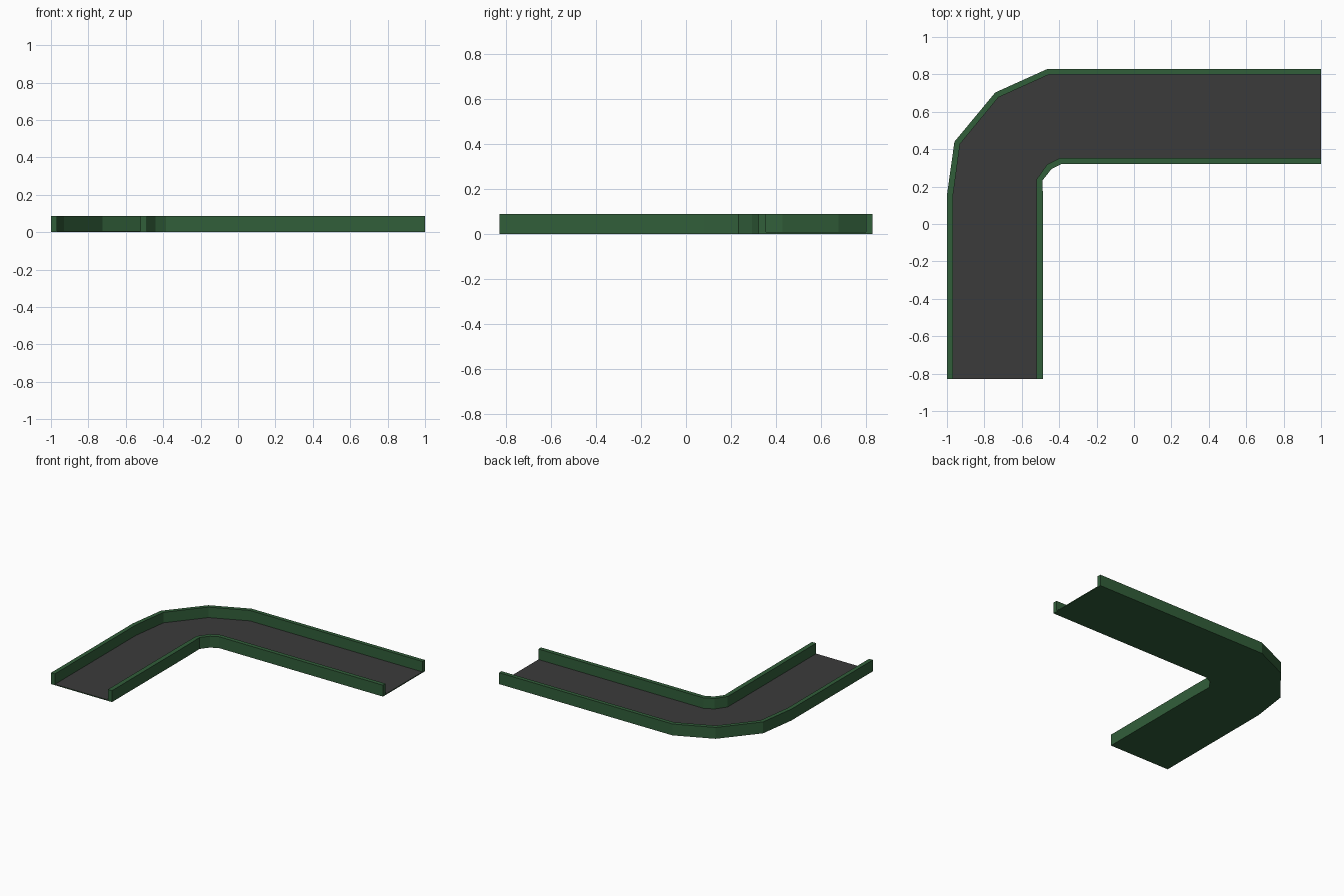
import bpy, bmesh

if "Cube" in bpy.data.objects:
    bpy.data.objects.remove(bpy.data.objects["Cube"])


def material(name, colour):
    m = bpy.data.materials.new(name)
    m.diffuse_color = (*colour, 1)
    m.use_nodes = True
    m.node_tree.nodes["Principled BSDF"].inputs["Base Color"].default_value = m.diffuse_color
    return m


GREEN = material("dark_green", (0.031, 0.112, 0.042))
GREY = material("charcoal_grey", (0.043, 0.043, 0.043))

# Plan lines of the bend, from the front end to the right end
outer = [(-1, -.828), (-1, .155), (-.96, .44), (-.742, .703), (-.465, .828), (1, .828)]
outer_lip = [(-.968, -.828), (-.968, .15), (-.93, .428), (-.725, .677), (-.457, .798), (1, .798)]
inner_lip = [(-.521, -.828), (-.521, .08), (-.52, .24), (-.465, .318), (-.395, .354), (1, .354)]
inner = [(-.486, -.828), (-.486, .08), (-.489, .233), (-.442, .293), (-.385, .322), (1, .322)]


def strip(name, left, right, height, top_grey=False):
    """Solid band of the given height between two plan lines."""
    bm = bmesh.new()
    rings = []
    for (ax, ay), (bx, by) in zip(left, right):
        rings.append([bm.verts.new(p) for p in
                      ((ax, ay, 0), (bx, by, 0), (bx, by, height), (ax, ay, height))])
    for r, s in zip(rings, rings[1:]):
        for i in range(4):
            j = (i + 1) % 4
            bm.faces.new((r[i], r[j], s[j], s[i]))
    bm.faces.new(rings[0])
    bm.faces.new(rings[-1])
    bmesh.ops.recalc_face_normals(bm, faces=bm.faces)
    if top_grey:
        for f in bm.faces:
            f.material_index = int(f.normal.z > 0.5)
    mesh = bpy.data.meshes.new(name)
    bm.to_mesh(mesh)
    bm.free()
    mesh.materials.append(GREEN)
    mesh.materials.append(GREY)
    obj = bpy.data.objects.new(name, mesh)
    bpy.context.collection.objects.link(obj)


# Side walls and the channel floor
strip("outer_wall", outer, outer_lip, 0.087)
strip("inner_wall", inner_lip, inner, 0.087)
strip("channel_floor", outer_lip, inner_lip, 0.007, top_grey=True)
